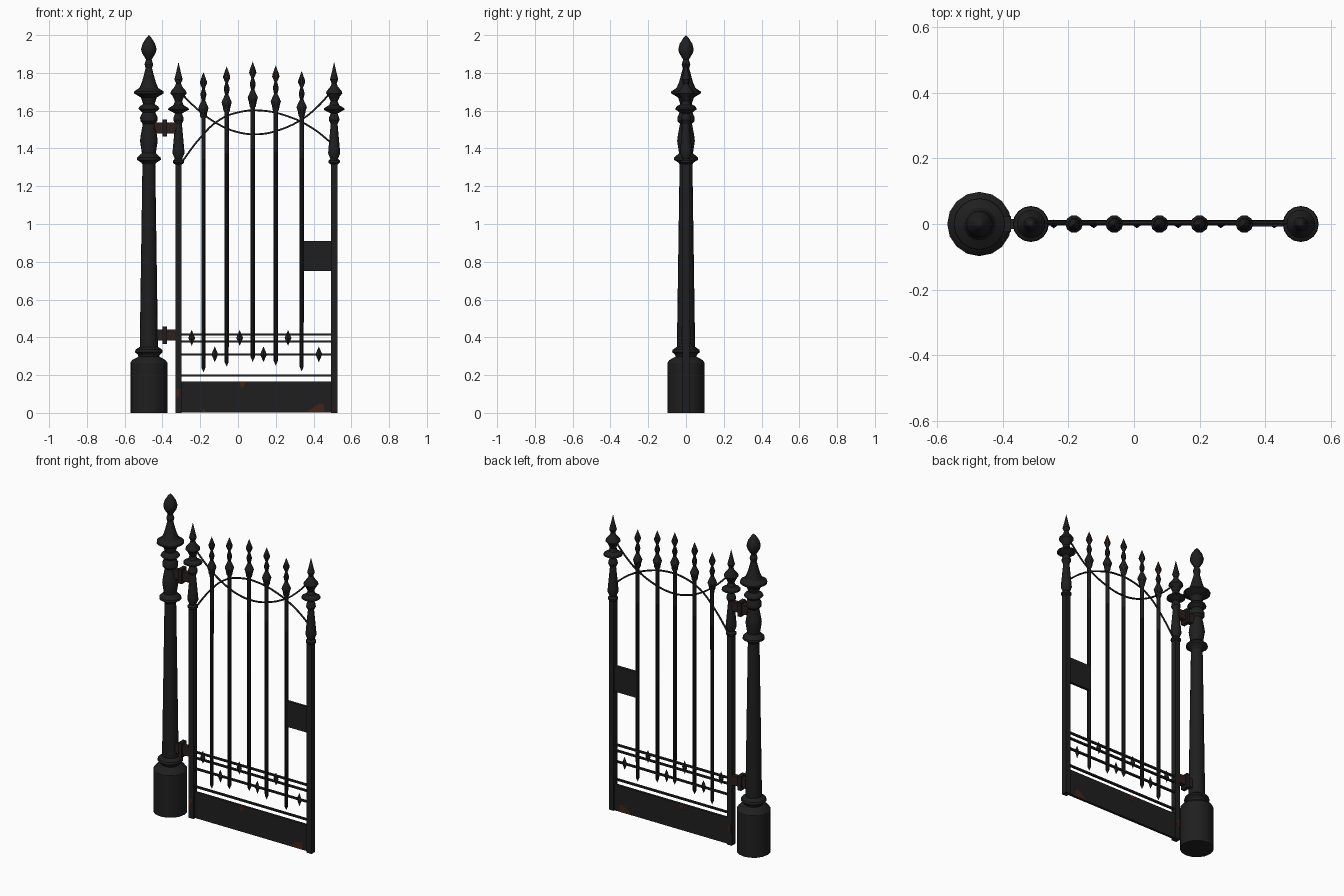
import bpy, bmesh, math, random
from mathutils import Vector

if "Cube" in bpy.data.objects:
    bpy.data.objects.remove(bpy.data.objects["Cube"])
random.seed(4)


def material(name, col):
    m = bpy.data.materials.new(name)
    m.diffuse_color = (*col, 1)
    m.use_nodes = True
    m.node_tree.nodes["Principled BSDF"].inputs["Base Color"].default_value = m.diffuse_color
    return m


IRON = material("black_iron", (0.0135, 0.0135, 0.0135))
RUST = material("rust", (0.055, 0.018, 0.008))
DULL = material("dull_rust", (0.025, 0.014, 0.011))


def finish(bm, name, mats=(IRON,), smooth=True):
    bmesh.ops.recalc_face_normals(bm, faces=bm.faces)
    me = bpy.data.meshes.new(name)
    bm.to_mesh(me)
    bm.free()
    ob = bpy.data.objects.new(name, me)
    bpy.context.collection.objects.link(ob)
    for m in mats:
        me.materials.append(m)
    if smooth:
        bpy.ops.object.select_all(action='DESELECT')
        ob.select_set(True)
        bpy.context.view_layer.objects.active = ob
        bpy.ops.object.shade_smooth_by_angle(angle=math.radians(30))
    return ob


def lathe(name, x, profile, sides, rust_above=None):
    """Revolve (radius, z) pairs about a vertical axis at x."""
    bm = bmesh.new()
    rings = []
    for r, z in profile:
        if r == 0:
            rings.append([bm.verts.new((x, 0, z))] * sides)
        else:
            rings.append([bm.verts.new((x + r * math.cos(2 * math.pi * i / sides),
                                        r * math.sin(2 * math.pi * i / sides), z)) for i in range(sides)])
    for a, b in zip(rings, rings[1:]):
        for i in range(sides):
            j = (i + 1) % sides
            f = bm.faces.new(list(dict.fromkeys((a[i], a[j], b[j], b[i]))))
            if rust_above and f.calc_center_median().z > rust_above and random.random() < 0.15:
                f.material_index = 1
    if profile[0][0]:
        bm.faces.new(rings[0])
    return finish(bm, name, (IRON, RUST))


def box(name, x0, x1, z0, z1, depth, y=0.0, mat=IRON):
    bm = bmesh.new()
    bmesh.ops.create_cube(bm, size=1)
    for v in bm.verts:
        v.co = ((x0 + x1) / 2 + v.co.x * (x1 - x0), y + v.co.y * depth, (z0 + z1) / 2 + v.co.z * (z1 - z0))
    return finish(bm, name, (mat,), False)


def patch(name, pts, depth, y):
    """Rust patch: a thin outline just proud of both sides of the iron."""
    bm = bmesh.new()
    f = bm.faces.new([bm.verts.new((x, y - depth / 2, z)) for x, z in pts])
    ext = bmesh.ops.extrude_face_region(bm, geom=[f])
    for v in ext['geom']:
        if isinstance(v, bmesh.types.BMVert):
            v.co.y += depth
    return finish(bm, name, (RUST,), False)


def rod(name, pts, r):
    """Round bar bent smoothly through (x, z) points."""
    cu = bpy.data.curves.new(name, 'CURVE')
    cu.dimensions = '3D'
    cu.bevel_depth, cu.bevel_resolution, cu.resolution_u = r, 1, 6
    sp = cu.splines.new('BEZIER')
    sp.bezier_points.add(len(pts) - 1)
    for bp, (x, z) in zip(sp.bezier_points, pts):
        bp.co = (x, 0.004, z)
        bp.handle_left_type = bp.handle_right_type = 'AUTO'
    cu.materials.append(IRON)
    ob = bpy.data.objects.new(name, cu)
    bpy.context.collection.objects.link(ob)


# Main hanging post with turned finial
POST = -0.472
lathe("main_post", POST, [
    (.098, 0), (.098, .265), (.088, .28), (.055, .298), (.058, .308), (.074, .322), (.07, .335),
    (.048, .35), (.048, .365), (.034, 1.315), (.04, 1.325), (.064, 1.34), (.062, 1.352),
    (.037, 1.375), (.047, 1.44), (.043, 1.47), (.032, 1.53), (.045, 1.545), (.046, 1.565), (.034, 1.59),
    (.056, 1.61), (.05, 1.622), (.03, 1.635), (.042, 1.67), (.079, 1.692), (.078, 1.702),
    (.05, 1.72), (.037, 1.75), (.026, 1.79), (.017, 1.825), (.023, 1.845), (.015, 1.87),
    (.036, 1.905), (.041, 1.925), (.033, 1.955), (.014, 1.985), (0, 2.0)], 16)

# Gate stiles with turned tops
FINIAL = [(.018, 1.315), (.03, 1.325), (.03, 1.335), (.02, 1.345), (.032, 1.375), (.03, 1.4),
          (.018, 1.53), (.028, 1.55), (.026, 1.565), (.018, 1.585), (.055, 1.605), (.053, 1.613),
          (.026, 1.63), (.019, 1.65), (.03, 1.675), (.043, 1.692), (.04, 1.703), (.018, 1.73),
          (.013, 1.745), (.022, 1.765), (.013, 1.80), (0, 1.858)]
for side, sx in (("left", -0.315), ("right", 0.509)):
    box(side + "_stile", sx - .017, sx + .017, 0, 1.32, .036)
    lathe(side + "_stile_finial", sx, FINIAL, 16)

# Pickets: identical bars shifted up toward the middle
HEAD = [(0, -1.59), (.011, -1.565), (.0115, -.245), (.017, -.235), (.02, -.215), (.027, -.192), (.024, -.183),
        (.009, -.15), (.015, -.125), (.015, -.115), (.007, -.088), (.019, -.06), (.018, -.05), (0, 0)]
for i, (px, top) in enumerate(((-.183, 1.805), (-.06, 1.835), (.078, 1.86), (.2, 1.84), (.337, 1.81))):
    lathe(f"picket_{i + 1}", px, [(r, top + z) for r, z in HEAD], 10, top - .1)

# Rails and kick plate
for i, z in enumerate((.415, .378, .31, .197)):
    box(f"rail_{i + 1}", -.31, .505, z - .005, z + .005, .014, .004)
box("kick_plate", -.31, .505, 0.002, .165, .016, .004)
box("lock_plate", .337, .505, .75, .911, .018, .002)

# Diamond ornaments
for i, (x, z) in enumerate(((-.245, .397), (.009, .397), (.265, .397), (-.123, .31), (.135, .31), (.428, .31))):
    bm = bmesh.new()
    bmesh.ops.create_cone(bm, segments=4, radius1=1, radius2=0, depth=1)
    bm.clear()
    mid = [bm.verts.new(Vector((x, 0, z)) + Vector(o)) for o in
           ((.018, 0, 0), (0, .013, 0), (-.018, 0, 0), (0, -.013, 0))]
    for tip in (bm.verts.new((x, 0, z + .042)), bm.verts.new((x, 0, z - .042))):
        for k in range(4):
            bm.faces.new((mid[k], mid[(k + 1) % 4], tip))
    finish(bm, f"diamond_{i + 1}", smooth=False)

# Two crossing arched rods
rod("rising_arch", [(-.31, 1.31), (-.2, 1.456), (-.1, 1.55), (.01, 1.593), (.13, 1.60),
                    (.27, 1.568), (.39, 1.51), (.505, 1.42)], .0055)
rod("hanging_arch", [(-.31, 1.70), (-.2, 1.595), (-.1, 1.526), (0, 1.486), (.1, 1.475),
                     (.2, 1.492), (.335, 1.552), (.42, 1.62), (.505, 1.715)], .0055)

# Hinges: arm plus collar between post and stile
for name, z in (("upper", 1.508), ("lower", .412)):
    box(name + "_hinge_arm", POST + .02, -.32, z - .029, z + .029, .03, 0, DULL)
    box(name + "_hinge_collar", -.4, -.376, z - .046, z + .046, .05)

# Rust patches
patch("rust_corner", [(.36, .002), (.46, .002), (.452, .045), (.43, .05), (.4, .03)], .0175, .004)
patch("rust_plate_top", [(.01, .163), (.04, .163), (.03, .14), (.018, .13)], .0175, .004)
patch("rust_plate_low", [(-.2, .002), (-.17, .002), (-.18, .022)], .0175, .004)
patch("rust_stile", [(-.325, .08), (-.31, .09), (-.308, .125), (-.325, .13)], .0375, 0)
